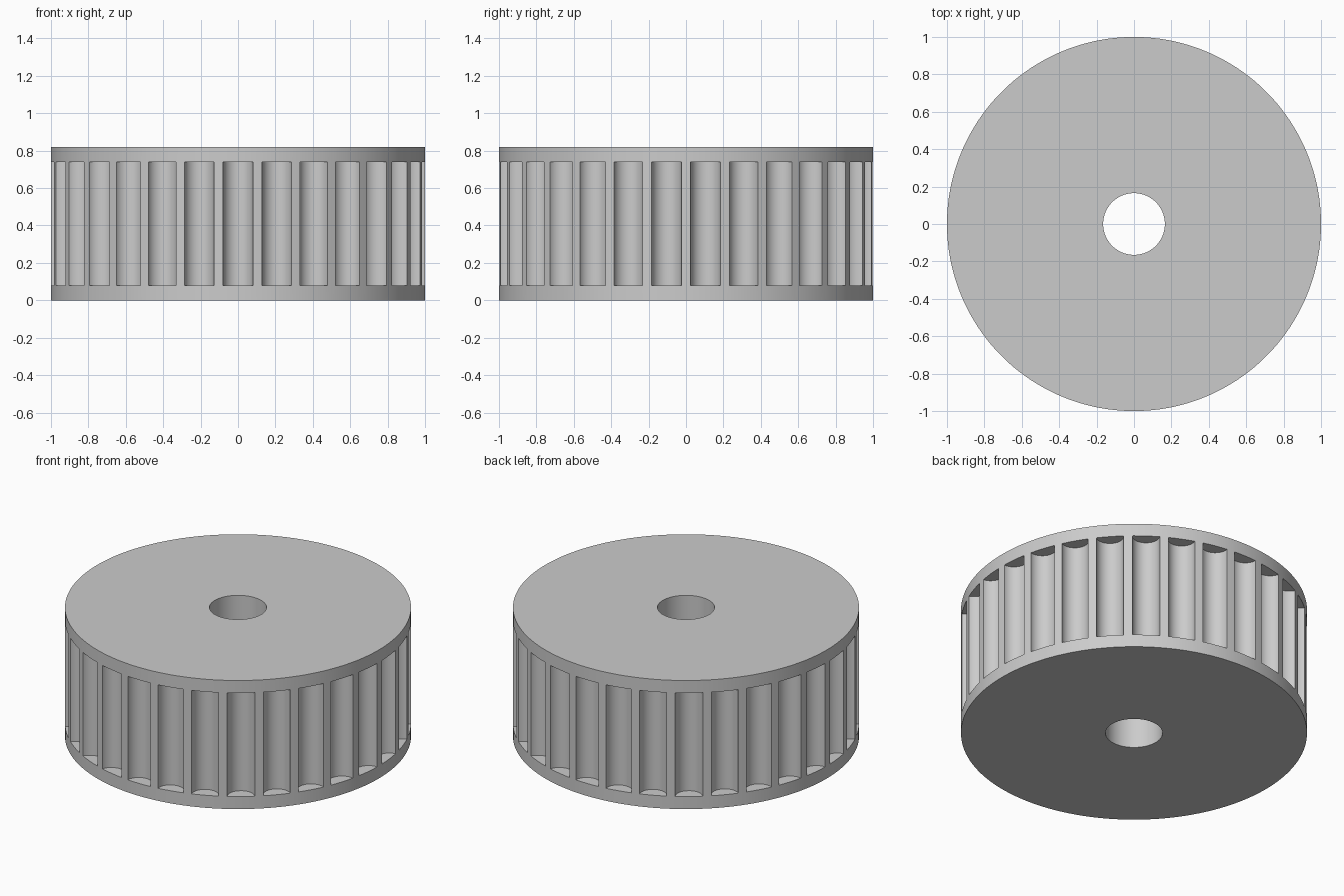
import bpy, bmesh, math
from mathutils import Matrix, Vector

HEIGHT, RADIUS, BORE = 0.82, 1.0, 0.165
FLANGE = 0.08            # height of the plain band at each end
GROOVES, GROOVE_R = 30, 0.08

cube = bpy.data.objects.get("Cube")
if cube:
    bpy.data.objects.remove(cube, do_unlink=True)

grey = bpy.data.materials.new("plain grey")
grey.use_nodes = True
grey.diffuse_color = (0.6, 0.6, 0.6, 1)
grey.node_tree.nodes["Principled BSDF"].inputs["Base Color"].default_value = (0.6, 0.6, 0.6, 1)


def add_object(name, bm):
    bmesh.ops.recalc_face_normals(bm, faces=bm.faces)
    mesh = bpy.data.meshes.new(name)
    bm.to_mesh(mesh)
    bm.free()
    mesh.materials.append(grey)
    obj = bpy.data.objects.new(name, mesh)
    bpy.context.collection.objects.link(obj)
    return obj


# Wheel body: a rectangular section spun around the bore
bm = bmesh.new()
section = [(BORE, 0), (RADIUS, 0), (RADIUS, HEIGHT), (BORE, HEIGHT)]
verts = [bm.verts.new((r, 0, z)) for r, z in section]
edges = [bm.edges.new((verts[i], verts[(i + 1) % 4])) for i in range(4)]
bmesh.ops.spin(bm, geom=verts + edges, cent=(0, 0, 0), axis=(0, 0, 1),
               angle=math.tau, steps=180, use_merge=True)
bmesh.ops.remove_doubles(bm, verts=bm.verts, dist=1e-5)
wheel = add_object("grooved_wheel", bm)

# Round groove cutters, the first one facing the front
bm = bmesh.new()
for i in range(GROOVES):
    angle = i * math.tau / GROOVES - math.pi / 2
    place = Matrix.Rotation(angle, 4, "Z") @ Matrix.Translation((RADIUS, 0, HEIGHT / 2))
    bmesh.ops.create_cone(bm, cap_ends=True, segments=40, radius1=GROOVE_R,
                          radius2=GROOVE_R, depth=HEIGHT - 2 * FLANGE, matrix=place)
cutter = add_object("groove_cutter", bm)
cutter.hide_render = True

# Cut the grooves between the two end bands
cut = wheel.modifiers.new("grooves", "BOOLEAN")
cut.operation = "DIFFERENCE"
cut.solver = "EXACT"
cut.object = cutter
bpy.ops.object.select_all(action="DESELECT")
bpy.context.view_layer.objects.active = wheel
wheel.select_set(True)
bpy.ops.object.modifier_apply(modifier=cut.name)
bpy.data.objects.remove(cutter, do_unlink=True)

bpy.ops.object.shade_smooth_by_angle(angle=math.radians(30))
